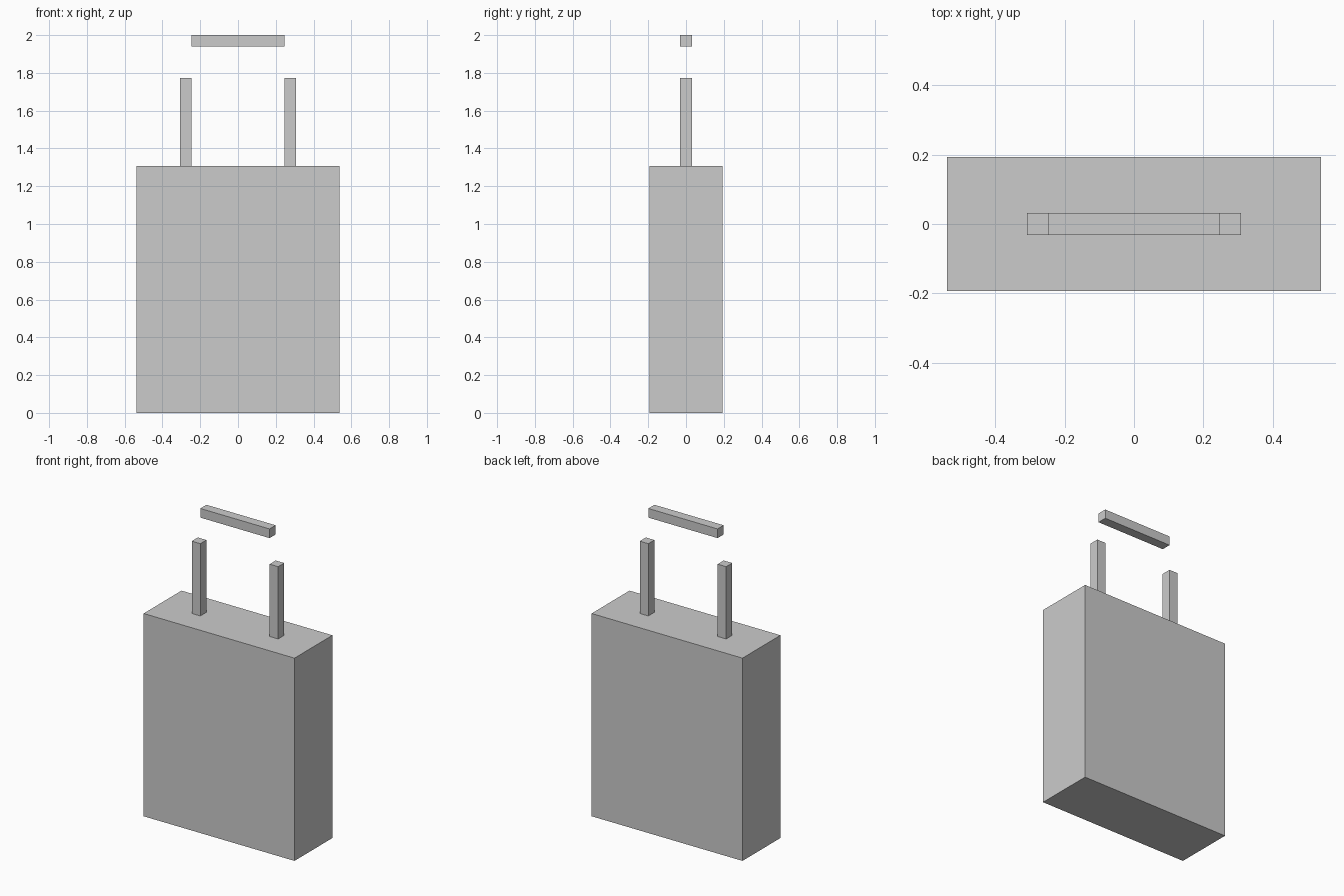
import bpy

if "Cube" in bpy.data.objects:
    bpy.data.objects.remove(bpy.data.objects["Cube"])


def box(name, x, y, z):
    """Axis-aligned box from (min, max) ranges, with clean unscaled mesh data."""
    bpy.ops.mesh.primitive_cube_add(size=1)
    ob = bpy.context.object
    ob.name = name
    ob.location = [(a + b) / 2 for a, b in (x, y, z)]
    ob.scale = [b - a for a, b in (x, y, z)]
    bpy.ops.object.transform_apply(location=False, rotation=False, scale=True)
    return ob


BODY_TOP = 1.307
POST_IN, POST_OUT = 0.247, 0.308
ROD = (-0.031, 0.031)

# Suitcase body
box("case_body", (-0.538, 0.538), (-0.193, 0.193), (0, BODY_TOP))

# Two upright handle posts standing on the body
for side, x in (("left", (-POST_OUT, -POST_IN)), ("right", (POST_IN, POST_OUT))):
    box("handle_post_" + side, x, ROD, (BODY_TOP, 1.773))

# Grip bar, floating above and between the posts
box("handle_grip", (-POST_IN, POST_IN), ROD, (1.941, 2.0))
